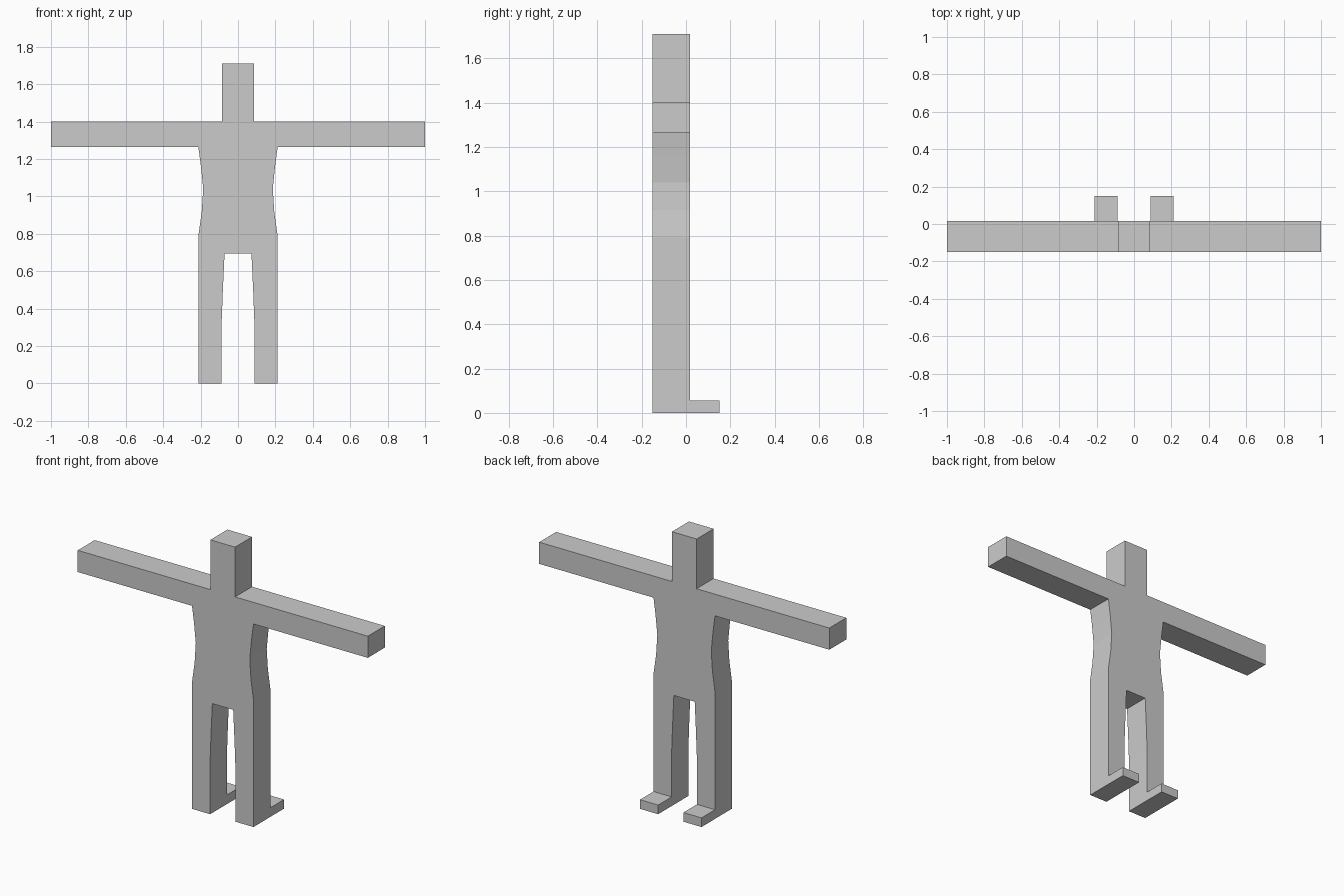
import bpy, bmesh

if "Cube" in bpy.data.objects:
    bpy.data.objects.remove(bpy.data.objects["Cube"])

BACK, FRONT, TOE = -0.15, 0.017, 0.15


def extrude_outline(name, outline, y0, y1):
    """Flat x/z outline extruded along y into a closed solid."""
    bm = bmesh.new()
    face = bm.faces.new([bm.verts.new((x, y0, z)) for x, z in outline])
    res = bmesh.ops.extrude_face_region(bm, geom=[face], use_keep_orig=True)
    verts = [v for v in res["geom"] if isinstance(v, bmesh.types.BMVert)]
    bmesh.ops.translate(bm, verts=verts, vec=(0, y1 - y0, 0))
    bmesh.ops.recalc_face_normals(bm, faces=bm.faces)
    mesh = bpy.data.meshes.new(name)
    bm.to_mesh(mesh)
    bm.free()
    obj = bpy.data.objects.new(name, mesh)
    bpy.context.collection.objects.link(obj)
    return obj


# Body: right half of the silhouette, head to crotch, mirrored to the left
half = [
    (0.085, 1.71), (0.085, 1.40),                       # head
    (1.0, 1.40), (1.0, 1.265), (0.212, 1.265),          # arm
    (0.198, 1.16), (0.186, 1.04), (0.194, 0.915),       # waist
    (0.212, 0.79), (0.212, 0.0), (0.087, 0.0),          # hip and leg
    (0.087, 0.34), (0.081, 0.5), (0.072, 0.693),        # inner leg
]
outline = half + [(-x, z) for x, z in reversed(half)]
extrude_outline("body", outline, BACK, FRONT)

# Feet: low blocks in front of each leg
for side, s in (("right", 1), ("left", -1)):
    sole = [(s * 0.087, 0), (s * 0.212, 0), (s * 0.212, 0.057), (s * 0.087, 0.057)]
    extrude_outline(side + "_foot", sole, FRONT, TOE)
